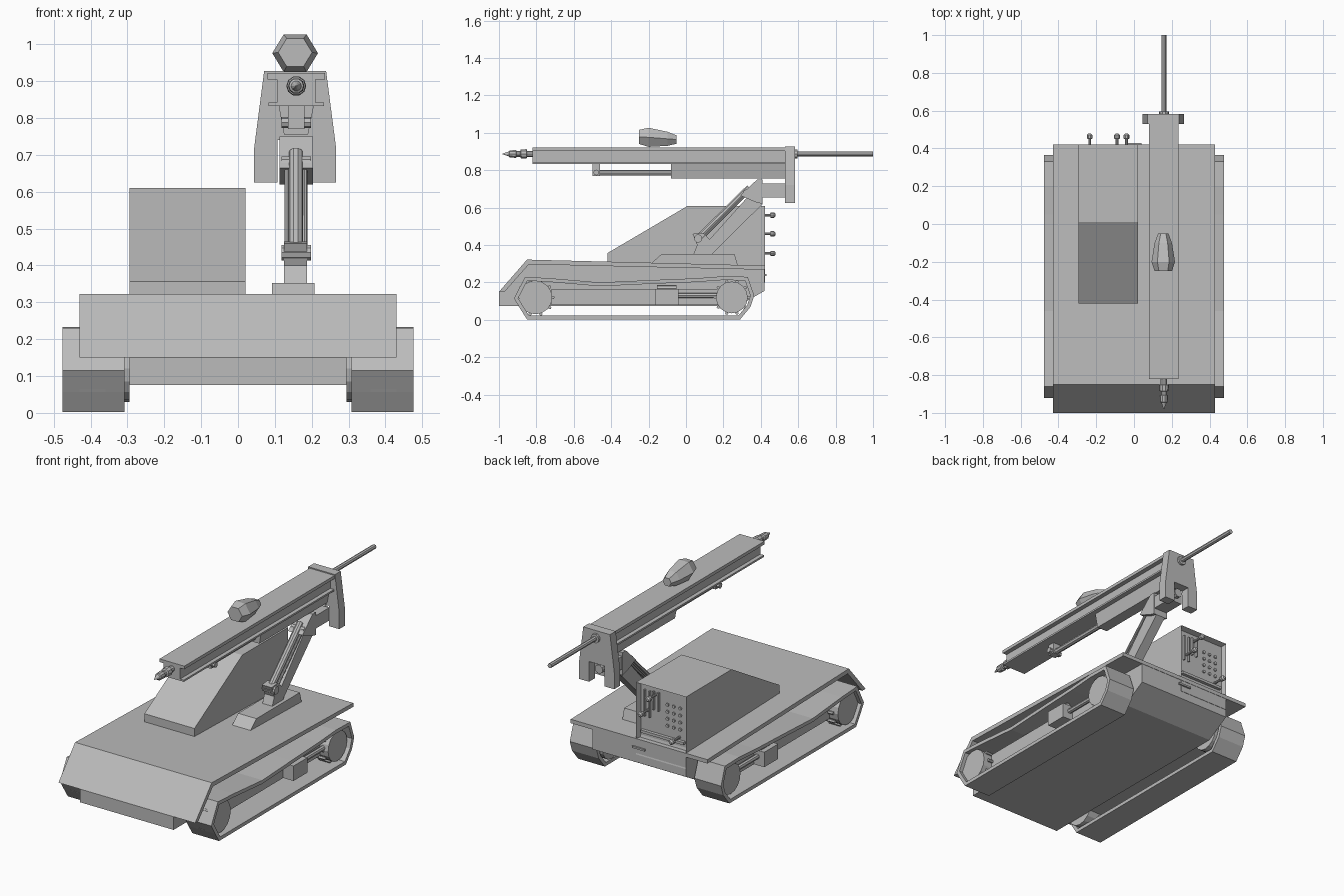
import bpy, bmesh, math
from mathutils import Vector

if "Cube" in bpy.data.objects:
    bpy.data.objects.remove(bpy.data.objects["Cube"])

grey = bpy.data.materials.new("grey_paint")
grey.diffuse_color = (0.5, 0.5, 0.5, 1)
grey.use_nodes = True
grey.node_tree.nodes["Principled BSDF"].inputs["Base Color"].default_value = grey.diffuse_color


def finish(name, bm):
    bmesh.ops.recalc_face_normals(bm, faces=bm.faces)
    me = bpy.data.meshes.new(name)
    bm.to_mesh(me)
    bm.free()
    me.materials.append(grey)
    ob = bpy.data.objects.new(name, me)
    bpy.context.collection.objects.link(ob)
    return ob


def loft(bm, rings, caps=True):
    rows = [[bm.verts.new(p) for p in r] for r in rings]
    n = len(rows[0])
    for a, b in zip(rows, rows[1:]):
        for i in range(n):
            bm.faces.new((a[i], a[(i + 1) % n], b[(i + 1) % n], b[i]))
    if caps:
        bm.faces.new(rows[0])
        bm.faces.new(rows[-1])


def side_profile(name, pts, x0, x1):
    """Extrude a (y, z) outline along x."""
    bm = bmesh.new()
    loft(bm, [[(x, y, z) for y, z in pts] for x in (x0, x1)])
    return finish(name, bm)


def front_profile(name, pts, y0, y1):
    """Extrude an (x, z) outline along y."""
    bm = bmesh.new()
    loft(bm, [[(x, y, z) for x, z in pts] for y in (y0, y1)])
    return finish(name, bm)


def box(name, x0, x1, y0, y1, z0, z1):
    return side_profile(name, [(y0, z0), (y1, z0), (y1, z1), (y0, z1)], x0, x1)


def lathe(name, start, end, stations, n=12, turn=0.0):
    """Round part from start to end; stations are (fraction, radius)."""
    a, b = Vector(start), Vector(end)
    q = (b - a).to_track_quat('Z', 'Y')
    bm = bmesh.new()
    loft(bm, [[a.lerp(b, t) + q @ Vector((r * math.cos(turn + k * math.tau / n),
                                          r * math.sin(turn + k * math.tau / n), 0))
               for k in range(n)] for t, r in stations])
    return finish(name, bm)


def rod(name, a, b, r, n=12, turn=0.0):
    return lathe(name, a, b, [(0, r), (1, r)], n, turn)


def inset_loop(pts, d):
    """Offset a clockwise outline inwards by d."""
    out = []
    for i, p in enumerate(pts):
        p = Vector(p)
        e0 = (p - Vector(pts[i - 1])).normalized()
        e1 = (Vector(pts[(i + 1) % len(pts)]) - p).normalized()
        n0, n1 = Vector((e0.y, -e0.x)), Vector((e1.y, -e1.x))
        m = (n0 + n1).normalized()
        out.append(p + m * d / m.dot(n0))
    return out


# Hull and bent deck plate
side_profile("hull", [(-1, .075), (-1, .15), (-.85, .31), (.42, .28), (.42, .155), (.28, .075)],
             -.295, .295)
side_profile("deck_plate", [(-1, .15), (-.85, .322), (.422, .29), (.422, .268), (-.84, .297),
                            (-.97, .15)], -.43, .43)
box("hull_rear_handle", -.04, .04, .42, .43, .235, .245)

# Tracks, wheels and side beams
belt = [(-.85, .003), (-.885, .057), (-.92, .115), (-.86, .23), (-.72, .222), (-.46, .2),
        (-.2, .212), (.05, .222), (.2, .233), (.33, .23), (.365, .13), (.345, .07), (.29, .003)]
for s, side in ((-1, "left"), (1, "right")):
    inner = inset_loop(belt, .02)
    bm = bmesh.new()
    xa, xb = s * .308, s * .476
    loft(bm, [[(xa, *p) for p in belt], [(xb, *p) for p in belt], [(xb, *p) for p in inner],
              [(xa, *p) for p in inner], [(xa, *p) for p in belt]], caps=False)
    bmesh.ops.remove_doubles(bm, verts=bm.verts, dist=1e-5)
    finish(f"track_belt_{side}", bm)
    for y, r, end in ((-.805, .09, "front"), (.245, .085, "rear")):
        rod(f"{end}_wheel_{side}", (s * .295, y, .12), (s * .455, y, .12), r, 16)
        for k in range(10):
            a = k * math.tau / 10
            cy, cz = y + (r + .004) * math.cos(a), .12 + (r + .004) * math.sin(a)
            rod(f"{end}_lug_{side}_{k}", (s * .36, cy, cz), (s * .43, cy, cz), .009, 6)
    box(f"side_beam_{side}", s * .29, s * .4, -.72, .18, .08, .165)
    box(f"step_box_{side}", s * .38, s * .465, -.165, -.04, .08, .165)
    rod(f"step_cap_{side}", (s * .42, -.155, .168), (s * .42, -.05, .168), .018, 8)
    rod(f"tension_rod_{side}", (s * .42, -.04, .13), (s * .42, .18, .13), .014, 8)

# Control cabinet with recessed rear panel
cab = [(-.42, .29), (-.42, .357), (.01, .61), (.422, .61), (.422, .2), (.3, .2)]
ob = side_profile("cabinet", cab, -.295, .02)
bm = bmesh.new()
bm.from_mesh(ob.data)
rear = [f for f in bm.faces if f.normal.y > .99]
bmesh.ops.inset_region(bm, faces=rear, thickness=.014)
bmesh.ops.translate(bm, verts=rear[0].verts, vec=(0, -.03, 0))
for v in rear[0].verts:
    v.co.z = max(v.co.z, .305)
bm.to_mesh(ob.data)
bm.free()
box("panel_tray", -.27, .0, .39, .41, .325, .34)
for i, (x, z0, z1) in enumerate(((-.035, .42, .57), (-.09, .47, .575))):
    for dx in (-.016, .016):
        box(f"lever_slot_{i}_{dx > 0}", x + dx - .004, x + dx + .004, .39, .405, z0, z1)
for i, (x, z) in enumerate(((-.04, .46), (-.09, .56), (-.235, .355))):
    lathe(f"lever_{i}", (x, .385, z), (x, .478, z),
          [(0, .007), (.7, .007), (.72, .015), (.92, .015), (1, .008)], 10)
for i in range(3):
    for j in range(4):
        x, z = -.16 - .04 * i, .4 + .04 * j
        rod(f"gauge_{i}_{j}", (x, .39, z), (x, .4, z), .009, 8)

# Boom base, arm and lift cylinder
side_profile("boom_base", [(-.2, .29), (-.13, .352), (.26, .352), (.28, .28)], .092, .207)
side_profile("boom_foot", [(.04, .35), (.06, .40), (.035, .46), (.09, .465), (.15, .41),
                           (.14, .35)], .125, .187)
side_profile("boom_arm", [(.09, .39), (.14, .352), (.41, .62), (.41, .7), (.35, .68)], .128, .185)
side_profile("boom_head", [(.29, .665), (.38, .75), (.41, .75), (.41, .62), (.37, .63)], .112, .203)
rod("lift_cylinder", (.157, .06, .43), (.157, .34, .705), .02, 10)
for x in (.133, .181):
    rod("lift_side_rod", (x, .08, .43), (x, .34, .69), .007, 8)
for y, z in ((.065, .435), (.325, .675)):
    rod("boom_pin", (.118, y, z), (.198, y, z), .022, 10)
box("boom_coupling", .115, .2, .41, .535, .655, .728)
rod("coupling_pin", (.157, .4, .7), (.157, .56, .7), .025, 10)

# Rear bracket with forked feet
half = [(.084, .928), (.111, .72), (.111, .625), (.048, .625), (.048, .74)]
fork = [(.155 + x, z) for x, z in half] + [(.155 - x, z) for x, z in reversed(half)]
front_profile("mast_bracket", fork, .53, .582)

# Drill mast: flanged rail with feed cylinder below
h = [(.078, .922), (.078, .904), (.052, .904), (.052, .842), (.075, .842), (.075, .832)]
rail = [(.158 + x, z) for x, z in h] + [(.158 - x, z) for x, z in reversed(h)]
front_profile("mast_rail", rail, -.82, .53)
front_profile("feed_housing", [(.11, .835), (.206, .835), (.19, .755), (.125, .755)], -.08, .53)
rod("feed_rod", (.158, -.47, .786), (.158, -.07, .786), .015, 8)
box("feed_clip", .135, .181, -.5, -.46, .77, .835)
rod("feed_clip_pin", (.118, -.48, .788), (.198, -.48, .788), .015, 8)

# Drill string and bit
rod("drill_rod", (.158, .5, .887), (.158, 1, .887), .013, 8)
rod("rod_collar", (.158, .57, .887), (.158, .595, .887), .026, 10)
lathe("drill_bit", (.158, -.98, .887), (.158, -.81, .887),
      [(0, .002), (.2, .014), (.22, .02), (.42, .022), (.44, .016), (.55, .016), (.57, .025),
       (.75, .027), (.77, .017), (1, .017)], 10)

# Hexagonal rotation motor on top of the rail
bm = bmesh.new()
loft(bm, [[(.155 + r * math.cos(k * math.pi / 3), y, z + r * .95 * math.sin(k * math.pi / 3))
           for k in range(6)]
          for y, r, z in ((-.25, .046, .978), (-.2, .062, .976), (-.1, .046, .968),
                          (-.05, .027, .964))])
finish("rotation_motor", bm)
